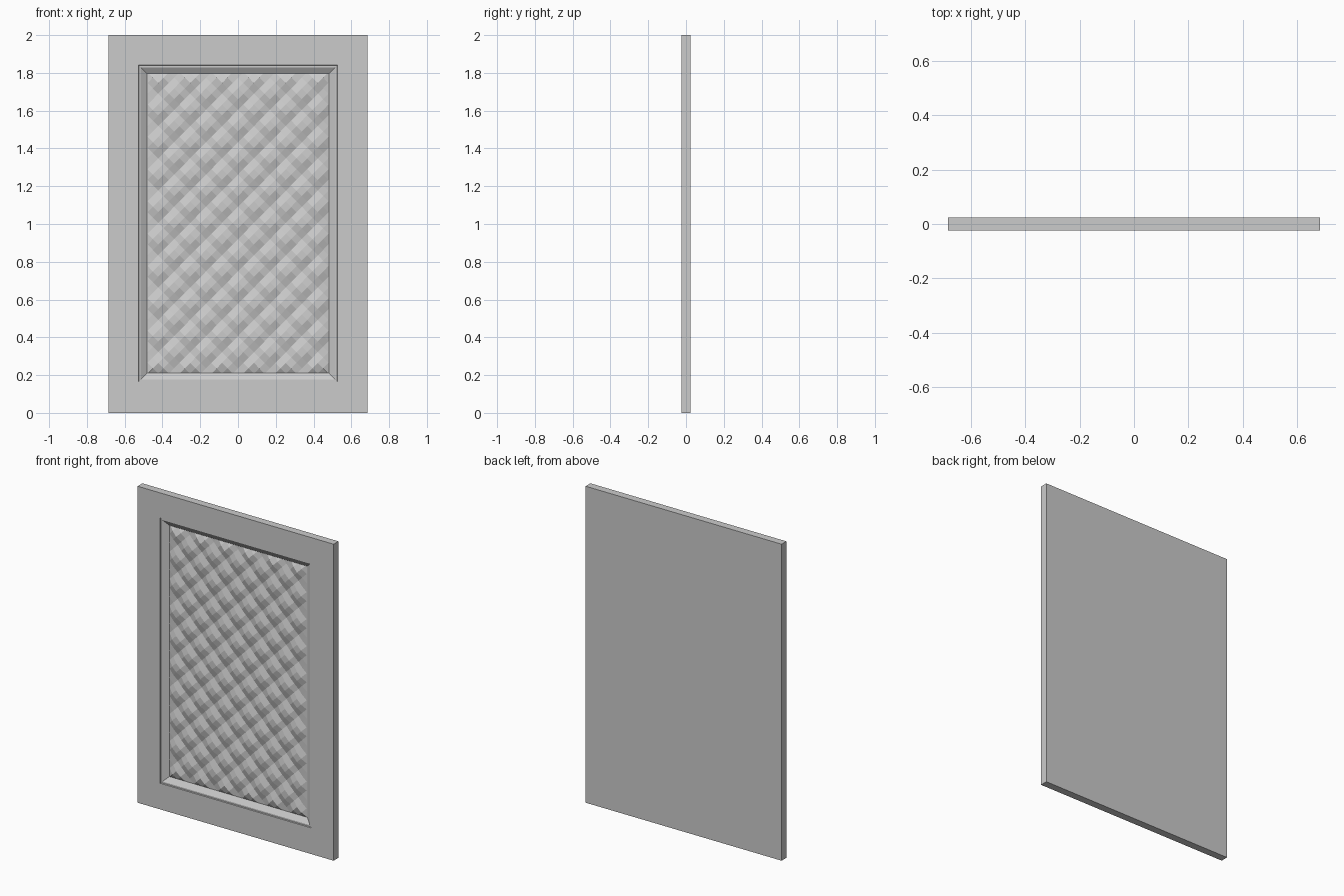
import bpy, bmesh
from mathutils import Vector

if "Cube" in bpy.data.objects:
    bpy.data.objects.remove(bpy.data.objects["Cube"])

W, H, T = 0.685, 2.0, 0.024          # half width, height, half depth
ZC = 1.003                           # centre height of the padded field


def make(name, bm):
    me = bpy.data.meshes.new(name)
    bm.to_mesh(me)
    bm.free()
    ob = bpy.data.objects.new(name, me)
    bpy.context.collection.objects.link(ob)
    return ob


# Slab with a stepped, sloping recess: nested rectangles (half x, z low, z high, y)
rings = [
    (W, 0, H, T), (W, 0, H, -T),
    (0.527, 0.165, 1.841, -T), (0.525, 0.167, 1.839, -T + 0.006),
    (0.515, 0.177, 1.829, -T + 0.006), (0.482, 0.21, 1.796, 0.004),
]
bm = bmesh.new()
loops = [[bm.verts.new((x, y, z)) for x, z in ((-hx, z0), (hx, z0), (hx, z1), (-hx, z1))]
         for hx, z0, z1, y in rings]
for a, b in zip(loops, loops[1:]):
    for i in range(4):
        j = (i + 1) % 4
        bm.faces.new((a[i], a[j], b[j], b[i]))
bm.faces.new(loops[0])
bm.faces.new(loops[-1])
bmesh.ops.recalc_face_normals(bm, faces=bm.faces)
make("panel_frame", bm)

# Tufted field: diamond lattice of faceted cushions, trimmed to the opening
DX, DZ = 0.169, 0.171                # diamond width and height
N = 3                                # facets per cushion side
ORIGIN = 0.92                        # height of one lattice crossing
profile = [0.0, 0.75, 0.75]          # cushion rise at each step
bm = bmesh.new()
grid = {}
R = 15 * N


def node(u, v):
    if (u, v) not in grid:
        x = (u - v) / N * DX / 2
        z = ORIGIN + (u + v) / N * DZ / 2
        a, b = profile[u % N], profile[v % N]
        rise = a * b / 0.75 + 0.2 * (a + b) * (a * b == 0)
        grid[u, v] = bm.verts.new((x, 0.001 - 0.021 * rise, z))
    return grid[u, v]


for u in range(-R, R):
    for v in range(-R, R):
        x, z = (u - v) / N * DX / 2, ORIGIN + (u + v + 1) / N * DZ / 2
        if abs(x) < 0.6 and abs(z - ZC) < 0.9:
            bm.faces.new((node(u, v), node(u + 1, v), node(u + 1, v + 1), node(u, v + 1)))
for co, no in (((0.482, 0, 0), (1, 0, 0)), ((-0.482, 0, 0), (-1, 0, 0)),
               ((0, 0, 1.796), (0, 0, 1)), ((0, 0, 0.21), (0, 0, -1))):
    bmesh.ops.bisect_plane(bm, geom=bm.verts[:] + bm.edges[:] + bm.faces[:],
                           plane_co=Vector(co), plane_no=Vector(no), clear_outer=True)
# Cushions sink toward the trimmed border
for v in bm.verts:
    d = min(0.482 - abs(v.co.x), 0.793 - abs(v.co.z - ZC))
    if d < 0.03:
        v.co.y += (0.002 - v.co.y) * (1 - d / 0.03)
make("tufted_padding", bm)
